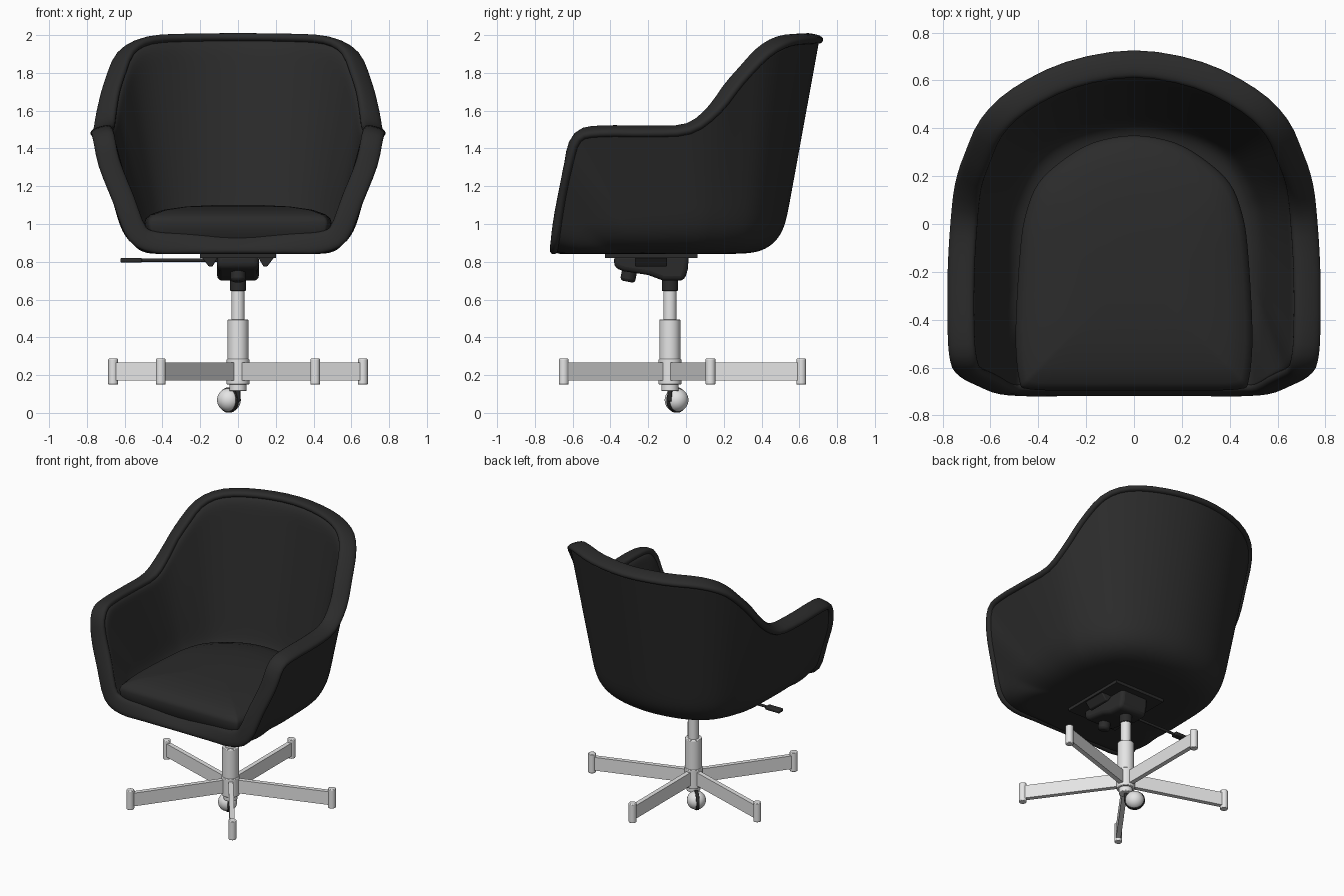
import bpy, math
from mathutils import Vector

cube = bpy.data.objects.get("Cube")
if cube:
    bpy.data.objects.remove(cube, do_unlink=True)


def material(name, value):
    mat = bpy.data.materials.new(name)
    mat.use_nodes = True
    colour = (value, value, value, 1)
    mat.diffuse_color = colour
    mat.node_tree.nodes["Principled BSDF"].inputs["Base Color"].default_value = colour
    return mat


BLACK = material("charcoal black", 0.024)
METAL = material("light grey metal", 0.78)
AXIS_Y = -0.085  # the pedestal stands slightly ahead of the middle


def finish(obj, name, mat, angle=35):
    obj.name = name
    obj.data.materials.append(mat)
    bpy.ops.object.select_all(action='DESELECT')
    obj.select_set(True)
    bpy.context.view_layer.objects.active = obj
    if angle:
        bpy.ops.object.shade_smooth_by_angle(angle=math.radians(angle))
    return obj


def mesh_object(name, verts, faces, mat, angle=35):
    mesh = bpy.data.meshes.new(name)
    mesh.from_pydata(verts, [], faces)
    obj = bpy.data.objects.new(name, mesh)
    bpy.context.collection.objects.link(obj)
    return finish(obj, name, mat, angle)


def bevel(obj, width, segments=3):
    mod = obj.modifiers.new("rounded edges", 'BEVEL')
    mod.width, mod.segments = width, segments
    mod.limit_method = 'ANGLE'
    return obj


def prism(name, near, far, mat, round_by):
    """Solid between two matching outlines."""
    m = len(near)
    faces = [tuple(range(m)), tuple(range(2 * m - 1, m - 1, -1))]
    faces += [(i, i + m, (i + 1) % m + m, (i + 1) % m) for i in range(m)]
    return bevel(mesh_object(name, near + far, faces, mat), round_by)


def box(name, loc, size, mat, turn=0, round_by=0.0):
    bpy.ops.mesh.primitive_cube_add(size=1, location=loc, rotation=(0, 0, turn))
    obj = bpy.context.object
    obj.scale = size
    bpy.ops.object.transform_apply(location=False, rotation=False, scale=True)
    finish(obj, name, mat)
    return bevel(obj, round_by) if round_by else obj


def rod(name, start, end, radius, mat, edge=0.004):
    start, end = Vector(start), Vector(end)
    bpy.ops.mesh.primitive_cylinder_add(vertices=32, radius=radius, depth=(end - start).length,
                                        location=(start + end) / 2)
    obj = bpy.context.object
    obj.rotation_euler = (end - start).to_track_quat('Z', 'Y').to_euler()
    return bevel(finish(obj, name, mat), edge, 2)


def flipped(p):
    return Vector((-p.x, p.y, p.z))


def loop(keys, steps):
    """Smooth closed loop from half its keys, mirrored about the middle plane."""
    pts = [Vector(k) for k in keys]
    pts = [flipped(pts[1])] + pts + [flipped(pts[-2])]
    half = []
    for a, b, c, d in zip(pts, pts[1:], pts[2:], pts[3:]):
        for s in range(steps):
            t = s / steps
            half.append(b + (c - a) * t / 2 + (2 * a - 5 * b + 4 * c - d) * t * t / 2
                        + (3 * b - a - 3 * c + d) * t ** 3 / 2)
    half.append(pts[-2])
    return half + [flipped(p) for p in half[-2:0:-1]]


# Shell: rim points with the matching foot of the wall, front middle to back middle
FLOOR = 0.842
STATIONS = [
    (0, -.70, .86, 0, -.68), (.25, -.70, .86, .25, -.66), (.44, -.70, .863, .43, -.62),
    (.565, -.69, .925, .52, -.5), (.645, -.66, 1.12, .565, -.4), (.72, -.62, 1.31, .58, -.28),
    (.75, -.57, 1.45, .585, -.2), (.761, -.45, 1.48, .585, -.12), (.761, -.2, 1.48, .585, -.02),
    (.748, .02, 1.495, .575, .08), (.729, .17, 1.6, .555, .15), (.69, .29, 1.75, .515, .25),
    (.625, .43, 1.895, .445, .35), (.5, .55, 1.96, .33, .43), (.28, .66, 1.973, .18, .48),
    (0, .708, 1.975, 0, .5)]
rim = loop([s[:3] for s in STATIONS], 3)
foot = loop([(s[3], s[4], FLOOR) for s in STATIONS], 3)
centre = Vector((0, -.15, FLOOR))


def wall_profile(top, base):
    """Floor, rounded corner, then straight wall up to the rim."""
    out, up = base - centre, top - base
    r = min(.2, up.length / 2)
    start, end = base - out.normalized() * r, base + up.normalized() * r
    line = [centre.lerp(start, t / 4) for t in range(1, 4)]
    for k in range(6):
        t = k / 5
        line.append(start.lerp(base, t).lerp(base.lerp(end, t), t))
    return line + [end.lerp(top, t / 7) for t in range(1, 8)]


profiles = [wall_profile(p, b) for p, b in zip(rim, foot)]
count, rows = len(profiles), len(profiles[0])
verts = [centre] + [p for line in profiles for p in line]
faces = []
for i in range(count):
    a, b = 1 + i * rows, 1 + (i + 1) % count * rows
    faces.append((0, b, a))
    faces += [(a + j, b + j, b + j + 1, a + j + 1) for j in range(rows - 1)]
shell = mesh_object("seat_shell", verts, faces, BLACK, 0)
shell.data.shade_smooth()
solid = shell.modifiers.new("padding", 'SOLIDIFY')
solid.thickness, solid.offset = 0.095, -1
solid.edge_crease_outer = 1
smooth = shell.modifiers.new("smooth", 'SUBSURF')
smooth.levels = smooth.render_levels = 2

# Padded roll over the rim: a flattened oval swept along it
SIDES = 20
verts = []
for i, p in enumerate(rim):
    along = (rim[(i + 1) % count] - rim[i - 1]).normalized()
    inward = (profiles[i][-1] - profiles[i][-2]).cross(along).normalized()
    outward = along.cross(inward)
    for k in range(SIDES):
        c, s = math.cos(k * math.tau / SIDES), math.sin(k * math.tau / SIDES)
        c, s = math.copysign(abs(c) ** .8, c), math.copysign(abs(s) ** .8, s)
        verts.append(p + inward * (.04 + .058 * c) + outward * .025 * s)
faces = [(i * SIDES + k, (i + 1) % count * SIDES + k, (i + 1) % count * SIDES + (k + 1) % SIDES,
          i * SIDES + (k + 1) % SIDES) for i in range(count) for k in range(SIDES)]
mesh_object("rim_roll", verts, [f[::-1] for f in faces], BLACK, 80)

# Seat cushion: one outline stacked up to a domed top
outline = loop([(0, -.695, 0), (.25, -.695, 0), (.44, -.69, 0), (.48, -.65, 0),
                (.495, -.45, 0), (.475, -.1, 0), (.45, .05, 0), (.4, .17, 0), (.3, .265, 0),
                (.17, .34, 0), (0, .37, 0)], 4)
middle = Vector((0, -.2, 0))
layers = [(.95, .92), (.985, .955), (1, 1.01), (.985, 1.03), (.94, 1.05),
          (.8, 1.075), (.55, 1.093), (.25, 1.1)]
n = len(outline)
verts = [middle.lerp(p, s) + Vector((0, 0, z)) for s, z in layers for p in outline]
faces = [(k * n + i, k * n + (i + 1) % n, (k + 1) * n + (i + 1) % n, (k + 1) * n + i)
         for k in range(len(layers) - 1) for i in range(n)]
faces.append(tuple(range(len(verts) - n, len(verts))))
mesh_object("seat_cushion", verts, faces, BLACK, 50)

# Tilt mechanism under the seat
side = [(-.38, .84), (-.38, .77), (-.33, .75), (-.2, .73), (-.12, .7), (-.01, .7), (.01, .76), (.015, .84)]
prism("tilt_housing", [(-.11, y, z) for y, z in side], [(.11, y, z) for y, z in side], BLACK, 0.025)
box("mounting_plate", (0, -.185, .833), (.4, .49, .025), BLACK)
for side_name, s in (("left", 1), ("right", -1)):
    wedge = [(.1, .835), (.2, .835), (.155, .775), (.135, .775)]
    prism(side_name + "_bracket", [(s * x, -.27, z) for x, z in wedge],
          [(s * x, -.1, z) for x, z in wedge], BLACK, 0.006)
rod("tension_knob", (0, -.295, .77), (0, -.31, .695), .04, BLACK, 0.015)
rod("lever_arm", (-.1, -.2, .808), (-.52, -.2, .808), .009, BLACK)
box("lever_paddle", (-.565, -.2, .808), (.115, .05, .024), BLACK, round_by=0.008)

# Pedestal column, from the seat down to the hub
for name, low, high, radius, mat in (
        ("column_collar", .645, .73, .042, BLACK), ("gas_piston", .48, .66, .035, METAL),
        ("column_sleeve", .27, .495, .055, METAL), ("hub", .15, .285, .06, METAL),
        ("hub_foot", .115, .16, .045, METAL)):
    rod(name, (0, AXIS_Y, low), (0, AXIS_Y, high), radius, mat)

# Five flat legs, each ending in an upright post
REACH = 0.695
for k in range(5):
    turn = math.pi / 2 + k * math.tau / 5
    dx, dy = math.cos(turn), math.sin(turn)
    box(f"leg_{k + 1}", (dx * REACH / 2, AXIS_Y + dy * REACH / 2, .218),
        (REACH, .032, .095), METAL, turn)
    x, y = dx * REACH, AXIS_Y + dy * REACH
    rod(f"leg_post_{k + 1}", (x, y, .15), (x, y, .287), .026, METAL)

# Single ball caster below the hub with a dark tread between its halves
ball = Vector((-.048, -.05, .068))
bpy.ops.mesh.primitive_uv_sphere_add(segments=32, ring_count=16, radius=.063, location=ball)
finish(bpy.context.object, "caster_ball", METAL)
half_width = Vector((.008, .008, 0))
rod("caster_tread", ball - half_width, ball + half_width, .067, BLACK)
rod("caster_stem", (0, AXIS_Y, .06), (0, AXIS_Y, .13), .012, BLACK)
